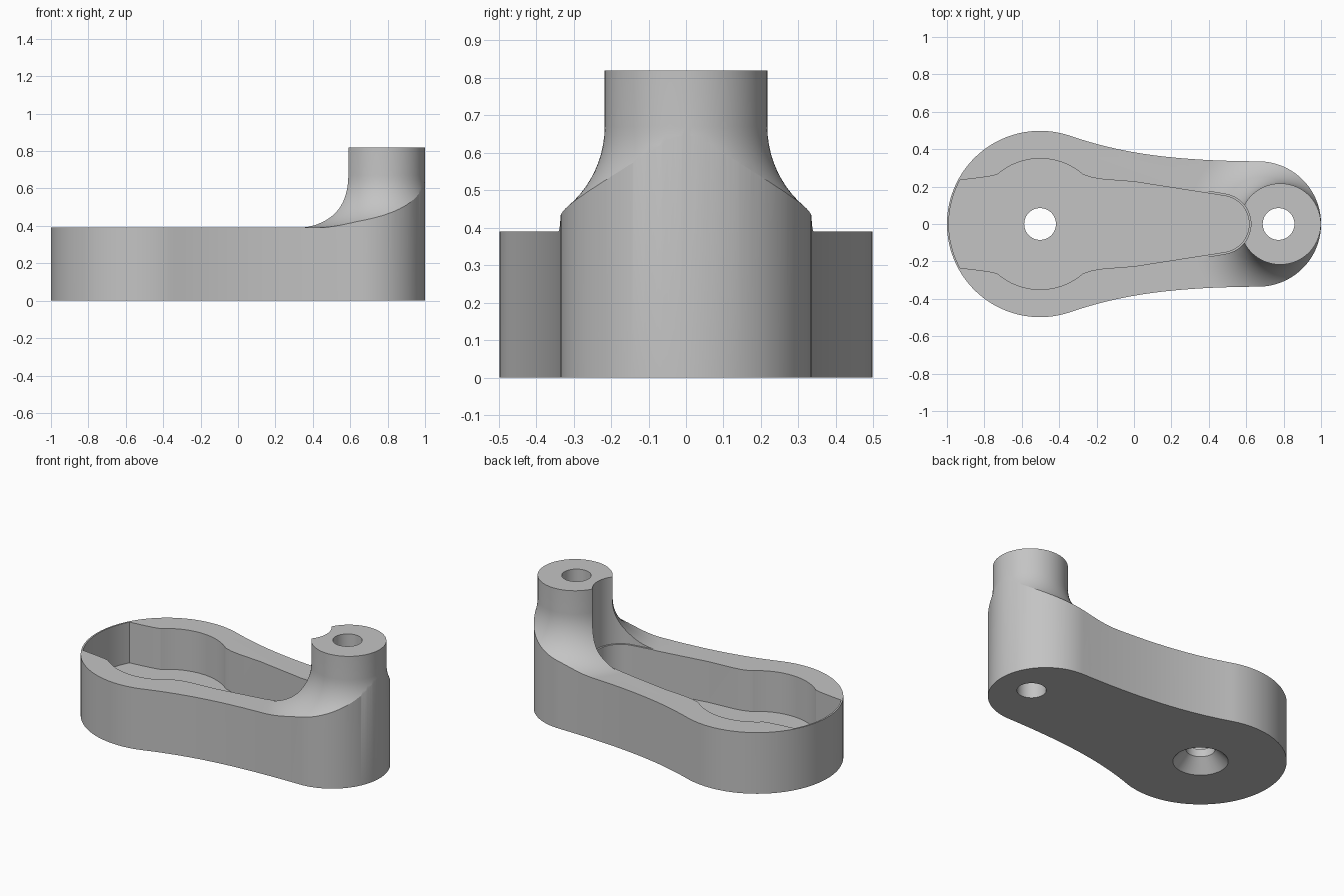
import bpy, bmesh
from math import cos, sin, radians, pi, sqrt, asin

cube = bpy.data.objects.get("Cube")
if cube:
    bpy.data.objects.remove(cube)

HUB, HUB_R = -0.502, 0.498      # wide end
END, END_R = 0.665, 0.335       # narrow end
BOSS, BOSS_R = 0.782, 0.217     # raised post
TOP, DECK, FLOOR = 0.82, 0.39, 0.13
FILLET = 0.28


def arc(cx, r, a0, a1, n):
    """Points on a circle centred on the x axis, angles in degrees."""
    steps = [radians(a0 + (a1 - a0) * i / n) for i in range(n + 1)]
    return [(cx + r * cos(a), r * sin(a)) for a in steps]


def curve(p0, p1, p2, p3, n):
    """Cubic Bezier points without the two ends."""
    out = []
    for i in range(1, n):
        t = i / n
        w = ((1 - t) ** 3, 3 * t * (1 - t) ** 2, 3 * t * t * (1 - t), t ** 3)
        out.append(tuple(sum(k * p[j] for k, p in zip(w, (p0, p1, p2, p3))) for j in (0, 1)))
    return out


def mirrored(half):
    """Close a half outline by mirroring it across the x axis."""
    return half + [(x, -y) for x, y in reversed(half) if abs(y) > 1e-5]


def finish(bm, name):
    bmesh.ops.recalc_face_normals(bm, faces=bm.faces)
    mesh = bpy.data.meshes.new(name)
    bm.to_mesh(mesh)
    bm.free()
    obj = bpy.data.objects.new(name, mesh)
    bpy.context.collection.objects.link(obj)
    return obj


def prism(name, outline, z0, z1):
    bm = bmesh.new()
    face = bm.faces.new([bm.verts.new((x, y, z0)) for x, y in outline])
    up = bmesh.ops.extrude_face_region(bm, geom=[face])["geom"]
    bmesh.ops.translate(bm, vec=(0, 0, z1 - z0),
                        verts=[v for v in up if isinstance(v, bmesh.types.BMVert)])
    return finish(bm, name)


def lathe(name, cx, profile, n=96):
    """Closed solid of revolution from (radius, height) pairs."""
    bm = bmesh.new()
    rings = [[bm.verts.new((cx + r * cos(2 * pi * i / n), r * sin(2 * pi * i / n), z))
              for i in range(n)] for r, z in profile]
    for a, b in zip(rings, rings[1:]):
        for i in range(n):
            j = (i + 1) % n
            bm.faces.new((a[i], a[j], b[j], b[i]))
    bm.faces.new(rings[0])
    bm.faces.new(rings[-1])
    return finish(bm, name)


def combine(target, tool, operation):
    mod = target.modifiers.new(tool.name, "BOOLEAN")
    mod.operation, mod.solver, mod.object = operation, "EXACT", tool
    bpy.context.view_layer.objects.active = target
    bpy.ops.object.modifier_apply(modifier=mod.name)
    bpy.data.objects.remove(tool)


# Arm outline, waisted between the two round ends
hub_arc = arc(HUB, HUB_R, 180, 71, 40)
end_arc = arc(END, END_R, 90, 0, 32)
waist = curve(hub_arc[-1], (-0.06, 0.375), (0.22, 0.338), end_arc[0], 24)
arm = prism("crank_arm", mirrored(hub_arc + waist + end_arc), 0, 1)

# Height envelope: flat deck sweeping up a concave fillet into the post
sweep = [(BOSS_R + FILLET * (1 - sin(radians(a))), DECK + FILLET * (1 - cos(radians(a))))
         for a in range(0, 91, 5)]
combine(arm, lathe("envelope", BOSS, [(3, -0.2), (3, DECK)] + sweep + [(BOSS_R, TOP)]), "INTERSECT")

# Pocket: thin wall at the hub, round lobe, tapered channel with a round tip
inner = HUB_R - 0.01
edge = 180 - asin(0.235 / inner) * 180 / pi
pocket = arc(HUB, inner, 180, edge, 10) + [(-0.84, 0.245), (-0.77, 0.255)]
pocket += arc(HUB, 0.35, 131, 49, 28)
pocket += [(-0.22, 0.247), (-0.16, 0.238), (0, 0.226)]
pocket += arc(0.463, 0.152, 81, 0, 20)
combine(arm, prism("pocket_cutter", mirrored(pocket), FLOOR, 1.2), "DIFFERENCE")

# Slightly wider relief where the channel bites into the post
relief = [(0.3, 0.192)] + arc(0.463, 0.162, 81, 0, 20)
combine(arm, prism("relief_cutter", mirrored(relief), DECK + 0.002, 1.2), "DIFFERENCE")

# Through holes, the hub one countersunk from below
combine(arm, lathe("post_hole", 0.773, [(0.085, -0.2), (0.085, 1.2)], 48), "DIFFERENCE")
combine(arm, lathe("hub_hole", HUB, [(0.16, -0.2), (0.16, 0), (0.085, 0.08), (0.085, 0.3)], 48),
        "DIFFERENCE")

# Single grey finish
grey = bpy.data.materials.new("plain_grey")
grey.use_nodes = True
color = (0.55, 0.55, 0.55, 1)
grey.diffuse_color = color
grey.node_tree.nodes["Principled BSDF"].inputs["Base Color"].default_value = color
arm.data.materials.clear()
arm.data.materials.append(grey)

bpy.ops.object.select_all(action="DESELECT")
arm.select_set(True)
bpy.context.view_layer.objects.active = arm
bpy.ops.object.shade_smooth_by_angle(angle=radians(25))
